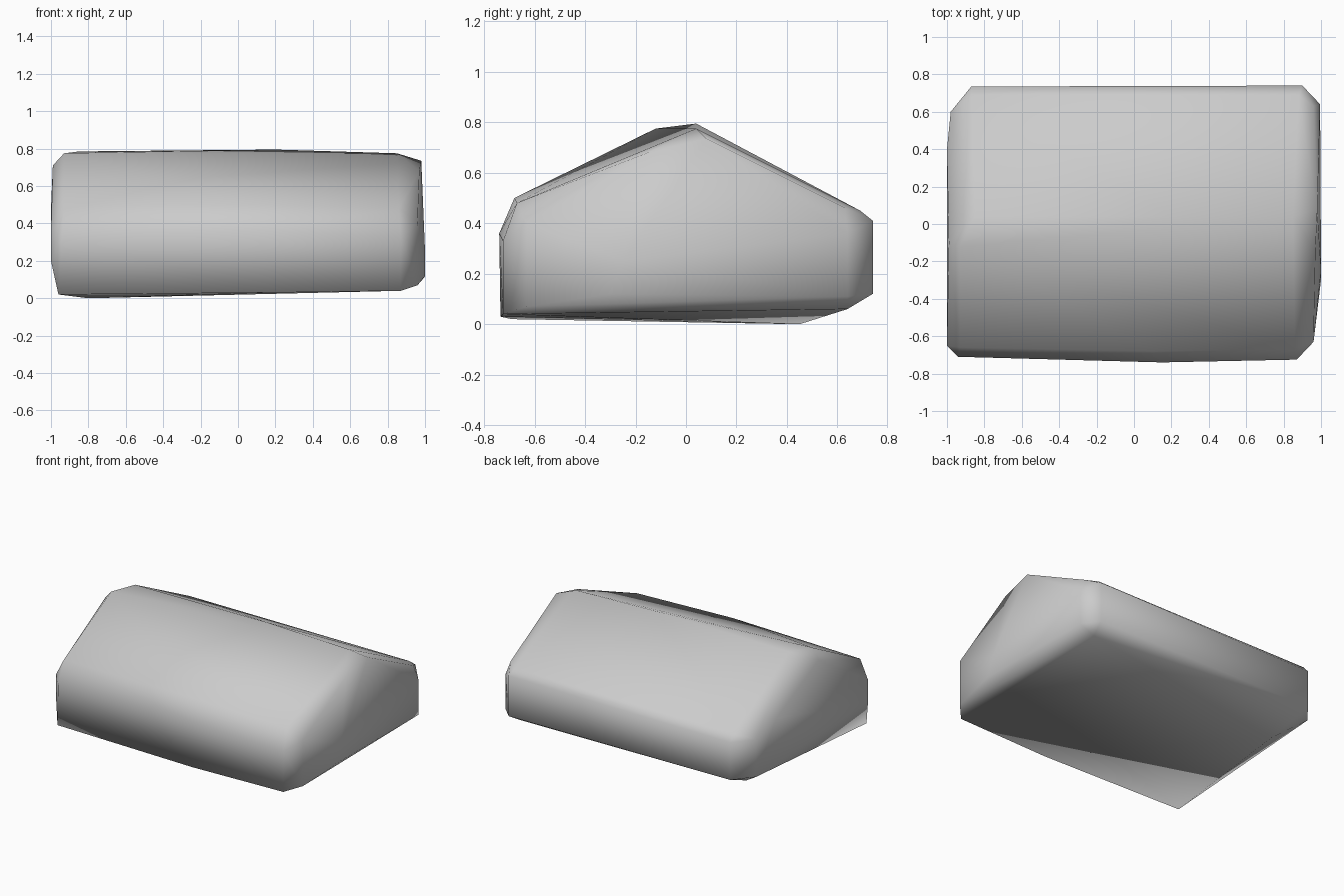
import bpy, bmesh

cube = bpy.data.objects.get("Cube")
if cube:
    bpy.data.objects.remove(cube)

# Warm-free mid grey stone
stone = bpy.data.materials.new("light grey stone")
stone.use_nodes = True
grey = (0.6, 0.6, 0.6, 1)
stone.diffuse_color = grey
stone.node_tree.nodes["Principled BSDF"].inputs["Base Color"].default_value = grey

# Gabled cross-sections, each a loop of (x, y, z) corners
left_gable = [(-1, -.65, .2), (-1, -.65, .36), (-.99, -.1, .71),
              (-1, .4, .48), (-.98, .6, .4), (-.98, .6, .13)]
left_shoulder = [(-.96, -.69, .02), (-.94, -.71, .33), (-.93, -.66, .49),
                 (-.93, -.12, .775), (-.85, .04, .785), (-.87, .69, .45),
                 (-.87, .735, .4), (-.87, .735, .13), (-.8, .45, 0)]
middle = [(.15, -.735, .03), (.15, -.74, .36), (.1, -.68, .5),
          (.2, .04, .795)]
right_shoulder = [(.87, -.725, .04), (.87, -.725, .33), (.86, -.67, .48),
                  (.85, .04, .775), (.88, .69, .45), (.9, .74, .41),
                  (.9, .74, .12), (.88, .64, .06)]
right_gable = [(.96, -.63, .07), (.96, -.63, .4), (.97, -.15, .68),
               (.98, .08, .735), (.96, .63, .46), (.995, .64, .36),
               (.995, .64, .11), (1, -.3, .12), (1, -.25, .25)]

# Faceted stone block wrapped around the sections
bm = bmesh.new()
for section in (left_gable, left_shoulder, middle, right_shoulder, right_gable):
    for corner in section:
        bm.verts.new(corner)
hull = bmesh.ops.convex_hull(bm, input=bm.verts[:])
spare = {g for g in hull["geom_interior"] + hull["geom_unused"]
         if isinstance(g, bmesh.types.BMVert)}
bmesh.ops.delete(bm, geom=list(spare), context="VERTS")
bmesh.ops.recalc_face_normals(bm, faces=bm.faces[:])
for face in bm.faces:
    face.smooth = True

mesh = bpy.data.meshes.new("stone_block")
bm.to_mesh(mesh)
bm.free()
mesh.materials.append(stone)
block = bpy.data.objects.new("stone_block", mesh)
bpy.context.collection.objects.link(block)
